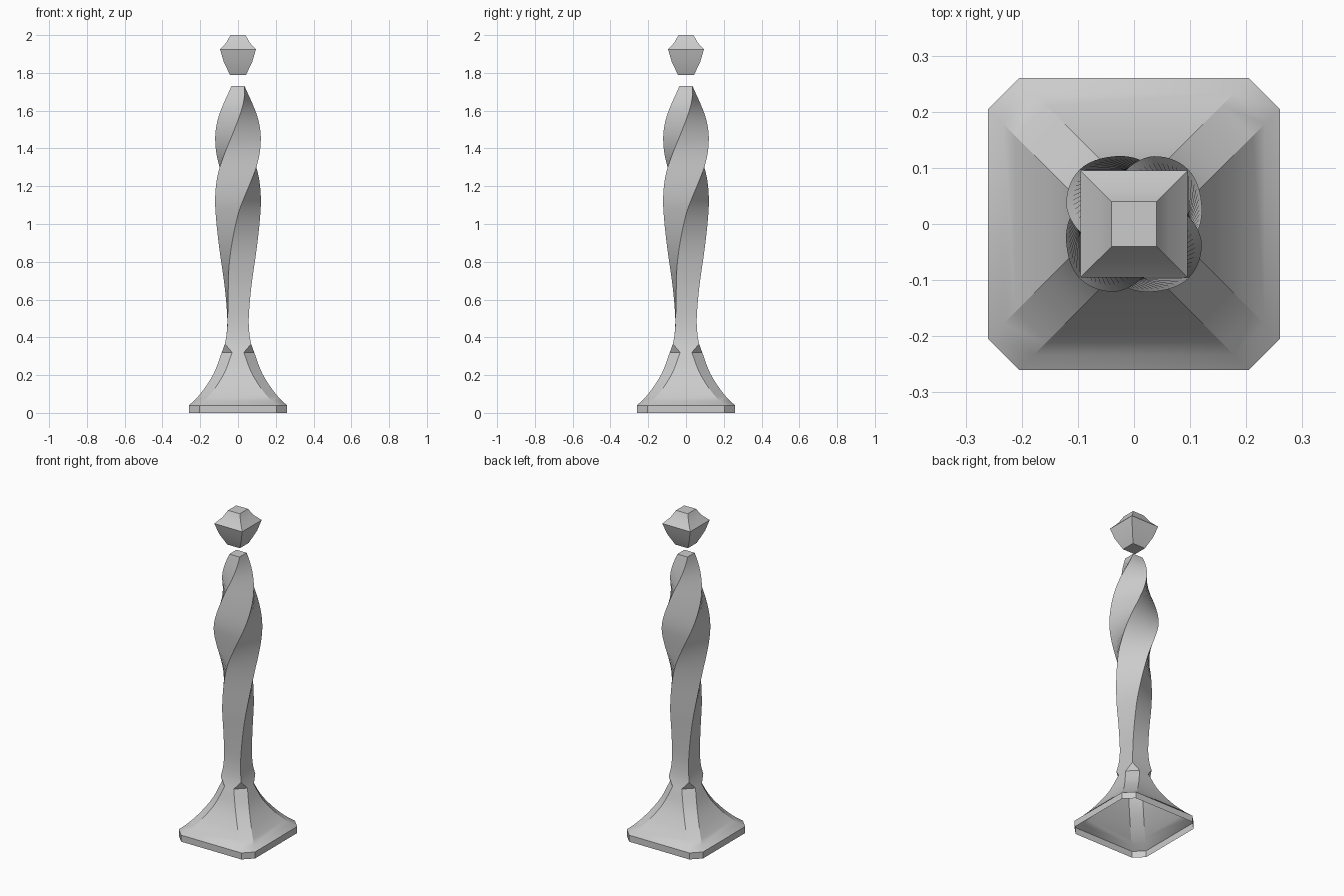
import bpy, bmesh, math

if "Cube" in bpy.data.objects:
    bpy.data.objects.remove(bpy.data.objects["Cube"])

def spline(keys, z):
    # Catmull-Rom style interpolation of key rows (z, a, b, ...)
    n = len(keys)
    i = max(j for j in range(n - 1) if keys[j][0] <= z + 1e-9)
    p, q = keys[i], keys[i + 1]
    o, s = keys[max(i - 1, 0)], keys[min(i + 2, n - 1)]
    d = q[0] - p[0]
    t = (z - p[0]) / d
    out = []
    for k in range(1, len(p)):
        m0 = (q[k] - o[k]) / (q[0] - o[0]) * d
        m1 = (s[k] - p[k]) / (s[0] - p[0]) * d
        out.append((2*t**3 - 3*t**2 + 1) * p[k] + (t**3 - 2*t**2 + t) * m0
                   + (3*t**2 - 2*t**3) * q[k] + (t**3 - t**2) * m1)
    return out

def loft(name, rings, bottom, smooth):
    # rings: (z, half width, corner chamfer, turn in degrees)
    bm = bmesh.new()
    loops = []
    for z, h, c, turn in rings:
        loop = []
        for k in range(4):
            a = math.radians(turn + 90 * k)
            for x, y in ((h, h - c), (h - c, h)):
                loop.append(bm.verts.new((x * math.cos(a) - y * math.sin(a),
                                          x * math.sin(a) + y * math.cos(a), z)))
        loops.append(loop)
    for a, b in zip(loops, loops[1:]):
        for i in range(8):
            j = (i + 1) % 8
            bm.faces.new((a[i], a[j], b[j], b[i]))
    bm.faces.new(loops[-1])
    if bottom:
        bm.faces.new(loops[0][::-1])
    bmesh.ops.remove_doubles(bm, verts=bm.verts, dist=1e-5)
    bmesh.ops.recalc_face_normals(bm, faces=bm.faces)
    me = bpy.data.meshes.new(name)
    bm.to_mesh(me)
    bm.free()
    ob = bpy.data.objects.new(name, me)
    bpy.context.collection.objects.link(ob)
    if smooth:
        bpy.ops.object.select_all(action='DESELECT')
        bpy.context.view_layer.objects.active = ob
        ob.select_set(True)
        bpy.ops.object.shade_smooth_by_angle(angle=math.radians(30))
    return ob

# Flared, hollow foot with chamfered corners
flare = [(0.04, 0.255), (0.11, 0.192), (0.21, 0.128), (0.32, 0.086)]
rings = [(0, 0.26, 0.055, 0), (0.04, 0.26, 0.055, 0)]
for i in range(1, 13):
    z = 0.04 + 0.28 * i / 12
    rings.append((z, spline(flare, z)[0], 0.055, 0))

# Twisted square shaft: (z, corner radius, corner angle)
twist = [(0.365, 0.098, -135), (0.42, 0.085, -135), (0.5, 0.079, -134),
         (0.65, 0.086, -127), (0.8, 0.1, -117), (1.05, 0.118, -90),
         (1.15, 0.126, -73), (1.3, 0.137, -45), (1.45, 0.127, -18),
         (1.55, 0.108, 0), (1.65, 0.077, 23), (1.73, 0.049, 45)]
for i in range(61):
    z = 0.365 + 1.365 * i / 60
    r, ang = spline(twist, min(z, 1.73))
    rings.append((z, r / math.sqrt(2), 0, ang + 135))
loft("twisted_post", rings, False, True)

# Floating square finial
loft("finial", [(1.79, 0.043, 0, 0), (1.86, 0.076, 0, 0), (1.925, 0.095, 0, 0),
                (1.96, 0.062, 0, 0), (2.0, 0.04, 0, 0)], True, True)
